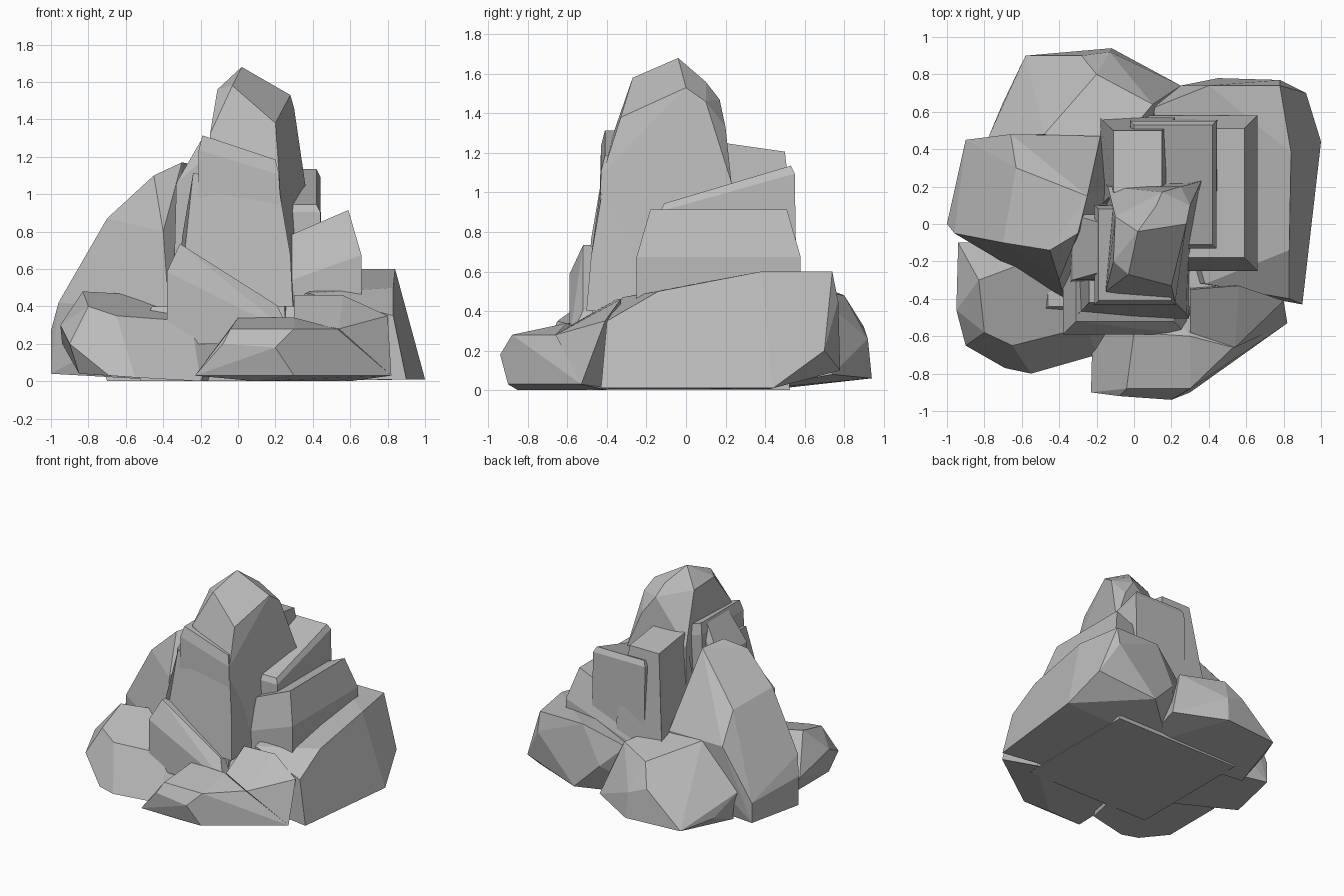
import bpy
import bmesh
import math
from mathutils import Vector

cube = bpy.data.objects.get("Cube")
if cube:
    bpy.data.objects.remove(cube, do_unlink=True)

# Single plain stone colour
stone = bpy.data.materials.new("grey stone")
stone.use_nodes = True
colour = (.5, .5, .5, 1)
stone.diffuse_color = colour
shader = next(node for node in stone.node_tree.nodes if node.type == 'BSDF_PRINCIPLED')
shader.inputs["Base Color"].default_value = colour
shader.inputs["Roughness"].default_value = .9


def rock(name, corners):
    """Faceted boulder: the convex hull of its main corners."""
    bm = bmesh.new()
    for corner in corners:
        bm.verts.new(corner)
    hull = bmesh.ops.convex_hull(bm, input=bm.verts[:])
    buried = {item for item in hull["geom_interior"] + hull["geom_unused"]
              if isinstance(item, bmesh.types.BMVert)}
    bmesh.ops.delete(bm, geom=list(buried), context='VERTS')
    # Merge nearly coplanar triangles into broad facets
    bmesh.ops.dissolve_limit(bm, angle_limit=math.radians(8),
                             verts=bm.verts[:], edges=bm.edges[:])
    bmesh.ops.recalc_face_normals(bm, faces=bm.faces[:])
    mesh = bpy.data.meshes.new(name)
    bm.to_mesh(mesh)
    bm.free()
    mesh.materials.append(stone)
    stone_object = bpy.data.objects.new(name, mesh)
    bpy.context.collection.objects.link(stone_object)


def rooted(corners, level, spread):
    """Corners together with their copies flared out at a lower level."""
    return corners + [(x * spread, y * spread, level) for x, y, z in corners]


def slab(name, left, right, front, back, top, slope_x=0, slope_y=0,
         chip=.04, drop=.08, root=.4, spread=1.05):
    """Ledge with a sloping top, a chipped rim and flaring sides."""
    middle = Vector(((left + right) / 2, (front + back) / 2))
    corners = []
    for x, inward_x in ((left, chip), (right, -chip)):
        for y, inward_y in ((front, chip), (back, -chip)):
            z = top + slope_x * (x - middle.x) + slope_y * (y - middle.y)
            corners.append((x + inward_x, y + inward_y, z))
            corners.append((x, y, z - drop))
    rock(name, rooted(corners, root, spread))


# Central column with the slanted summit
summit = [(.02, -.04, 1.68), (-.03, -.27, 1.58), (-.11, -.2, 1.56),
          (-.1, .04, 1.54), (.12, .1, 1.56), (.28, 0, 1.53),
          (.2, -.33, 1.38), (.15, .17, 1.47), (.3, .1, 1.46), (.25, .2, 1.33)]
shoulders = [(-.15, -.36, 1.32), (-.17, -.4, 1.1), (.22, -.42, 1.1),
             (.36, .23, 1.05), (-.14, .2, 1.15)]
rock("peak_column", summit + rooted(shoulders, level=.3, spread=1.15))

# Stepped slabs leaning on the front and left of the column
slab("front_upper_slab", -.21, .22, -.43, .1, top=1.25, slope_x=-.3, chip=.02)
slab("front_middle_slab", -.3, .28, -.48, 0, top=1.07, slope_x=-.15,
     chip=.06, drop=.35)
slab("front_lower_slab", -.38, .28, -.59, -.1, top=.57, slope_x=-.5,
     chip=.07, drop=.15, root=.2, spread=1)
slab("left_upper_slab", -.33, -.15, -.3, .05, top=1.22, slope_x=.9)

# Ledges climbing the right and rear sides
slab("right_middle_ledge", -.2, .66, -.25, .58, top=.76, slope_x=.36,
     chip=.07, drop=.24, root=.3, spread=1)
slab("right_upper_ledge", -.02, .44, -.13, .55, top=1.04, slope_y=.28,
     chip=.02, drop=.04, spread=1.02)
slab("back_upper_ledge", -.18, .22, .1, .57, top=1.23, slope_y=-.1,
     chip=.07, drop=.6, spread=1)

# Great rock rising on the left
rock("left_great_rock", [
    (-1, 0, .04), (-1, 0, .27), (-.96, -.05, .42), (-.7, -.1, .87),
    (-.45, -.14, 1.1), (-.3, -.05, 1.17), (-.25, .15, 1.16), (-.63, .3, .82),
    (-.18, .47, .6), (-.66, .48, .6), (-.9, .45, .2), (-.9, .45, .04),
    (-.86, -.12, .4), (-.37, -.4, .38), (-.4, -.3, .8), (-.3, -.3, 0),
    (-.6, .3, 0), (0, .3, 0)])

# Boulders ringing the base
rock("front_base_rock", [
    (-.23, -.9, .03), (.2, -.94, .18), (-.08, -.92, .2), (.3, -.88, .28),
    (-.04, -.88, .28), (0, -.58, .34), (.3, -.6, .34), (.53, -.66, .28),
    (.82, -.53, .03), (.3, -.9, .03), (-.22, -.5, .03), (0, -.2, 0),
    (.1, -.85, 0), (.6, -.4, 0)])
rock("front_right_base_rock", [
    (.3, -.35, .46), (.56, -.33, .46), (.8, -.41, .35), (.54, -.66, .28),
    (.82, -.53, .03), (.3, -.58, .33), (.3, -.3, 0)])
rock("front_left_base_rock", [
    (-.94, -.1, .2), (-.95, -.46, .3), (-.9, -.65, .2), (-.8, -.58, .4),
    (-.83, -.3, .48), (-.65, -.65, .35), (-.25, -.55, .32), (-.85, -.6, .04),
    (-.69, -.77, .03), (-.55, -.8, .02), (-.2, -.7, 0), (-.1, -.5, .2),
    (-.3, -.1, .45), (-.85, -.1, .04), (-.1, -.2, 0)])
rock("back_base_rock", [
    (-.78, .46, .26), (-.7, .65, .1), (-.58, .9, .06), (-.12, .94, .06),
    (-.13, .92, .26), (-.28, .9, .32), (-.2, .8, .48), (.25, .74, .08),
    (.1, .64, .5), (-.48, .48, .6), (-.1, .4, .6), (-.7, .4, 0), (.2, .3, 0)])
rock("right_base_rock", [
    (.9, -.43, .01), (1, .44, .01), (.83, -.4, .35), (.83, -.14, .5),
    (.84, .38, .6), (.78, .74, .6), (.78, .77, .45), (.92, .7, .2),
    (.4, .74, .6), (.25, .74, .3), (.45, .78, .1), (.1, .62, .45),
    (.38, -.32, .47), (.2, -.3, 0), (0, .4, 0)])

# Hidden core joining the stones under the pile
slab("buried_core", -.5, .55, -.48, .5, top=.4, root=0)
